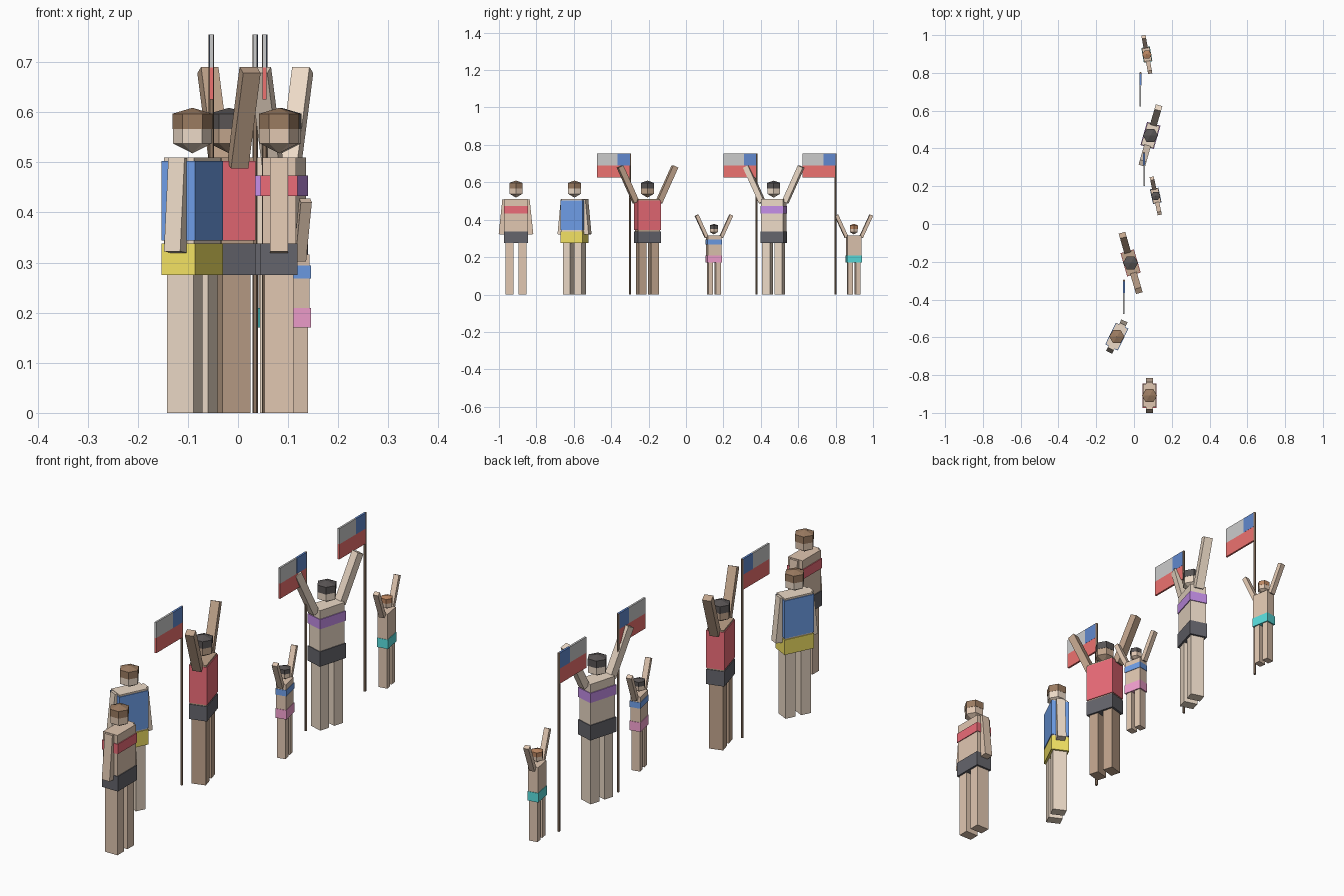
import bpy, bmesh
from math import radians, sin, cos, tau
from mathutils import Matrix, Vector

if "Cube" in bpy.data.objects:
    bpy.data.objects.remove(bpy.data.objects["Cube"])

MATS = {}


def material(col):
    if col not in MATS:
        m = bpy.data.materials.new("colour_%d" % len(MATS))
        m.diffuse_color = (*col, 1)
        m.use_nodes = True
        m.node_tree.nodes["Principled BSDF"].inputs["Base Color"].default_value = m.diffuse_color
        MATS[col] = m
    return MATS[col]


def finish(bm, name, col, mat):
    bmesh.ops.recalc_face_normals(bm, faces=bm.faces)
    me = bpy.data.meshes.new(name)
    bm.to_mesh(me)
    bm.free()
    me.materials.append(material(col))
    ob = bpy.data.objects.new(name, me)
    ob.matrix_world = mat
    bpy.context.collection.objects.link(ob)


def box(name, col, centre, size, mat=Matrix()):
    bm = bmesh.new()
    bmesh.ops.create_cube(bm, size=1)
    bmesh.ops.scale(bm, vec=size, verts=bm.verts)
    bmesh.ops.translate(bm, vec=centre, verts=bm.verts)
    finish(bm, name, col, mat)


def block(name, col, z0, z1, width, depth, mat, y=0):
    box(name, col, (0, y, (z0 + z1) / 2), (depth, width, z1 - z0), mat)


def lathe(name, col, profile, mat, n=6):
    """Six-sided turned shape; radius 0 makes a pole, open ends are capped."""
    bm = bmesh.new()
    rings = []
    for r, z in profile:
        k = n if r else 1
        rings.append([bm.verts.new((r * cos(tau * i / n), r * sin(tau * i / n), z))
                      for i in range(k)])
    for a, b in zip(rings, rings[1:]):
        for i in range(n):
            q = [a[i % len(a)], a[(i + 1) % len(a)], b[(i + 1) % len(b)], b[i % len(b)]]
            bm.faces.new(list(dict.fromkeys(q)))
    for ring in (rings[0], rings[-1]):
        if len(ring) == n:
            bm.faces.new(ring)
    finish(bm, name, col, mat)


LIGHT, TAN, DARK = (.84, .70, .57), (.75, .57, .44), (.53, .37, .26)
BROWN, BLACK, GINGER = (.33, .20, .12), (.10, .09, .09), (.50, .24, .12)
RED, BLUE, YELLOW = (.84, .15, .19), (.16, .35, .82), (.92, .78, .13)
SHORTS, PURPLE, PINK, TEAL = (.13, .13, .15), (.55, .27, .80), (.92, .36, .64), (.10, .72, .72)


def person(tag, x, y, turn, scale, skin, hair, shorts, top=None, shirt=False, raised=True):
    base = Matrix.Translation((x, y, 0)) @ Matrix.Scale(scale, 4)
    body = base @ Matrix.Rotation(radians(turn), 4, 'Z')
    # torso and clothes
    block(tag + "_torso", skin, .33, .51, .122, .067, body)
    block(tag + "_shorts", shorts, .275, .338, .128, .074, body)
    if top:
        z0, z1 = (.344, .503) if shirt else (.433, .474)
        block(tag + "_top", top, z0, z1, .128, .074, body)
    # legs and arms, mirrored
    for s, side in ((-1, "left"), (1, "right")):
        block(f"{tag}_{side}_leg", skin, 0, .28, .043, .058, body, s * .034)
        if raised:
            joint, angle, length = (0, s * .064, .494), 155, .21
        else:
            joint, angle, length = (0, s * .058, .508), 6, .188
        arm = body @ Matrix.Translation(joint) @ Matrix.Rotation(radians(s * angle), 4, 'X')
        box(f"{tag}_{side}_arm", skin, (0, 0, -length / 2), (.036, .03, length), arm)
    # head and hair stay square to the grid
    lathe(tag + "_head", skin, [(0, .518), (.039, .538), (.039, .568)], base)
    lathe(tag + "_hair", hair, [(.04, .567), (.04, .597), (0, .609)], base)


person("bather", .082, -.909, 0, 1, TAN, BROWN, SHORTS, RED, raised=False)
person("player", -.091, -.596, -26, 1, LIGHT, BROWN, YELLOW, BLUE, shirt=True, raised=False)
person("fan", -.018, -.206, 16, 1, DARK, BLACK, SHORTS, RED, shirt=True)
person("small_child", .115, .149, 12, .62, TAN, BLACK, PINK, BLUE)
person("swimmer", .087, .469, -16, 1, LIGHT, BLACK, SHORTS, PURPLE)
person("other_child", .068, .897, 10, .62, TAN, GINGER, TEAL)

# flags on poles
for i, (x, y) in enumerate(((-.053, -.299), (.053, .377), (.034, .80))):
    at = Matrix.Translation((x, y, 0))
    lathe(f"flag_pole_{i}", (.28, .19, .13), [(.0055, 0), (.0055, .755)], at)
    box(f"flag_white_{i}", (.92, .92, .92), (0, -.121, .722), (.008, .112, .066), at)
    box(f"flag_canton_{i}", (.12, .25, .62), (0, -.033, .722), (.009, .066, .066), at)
    box(f"flag_red_{i}", (.85, .17, .16), (0, -.0885, .657), (.008, .177, .064), at)
